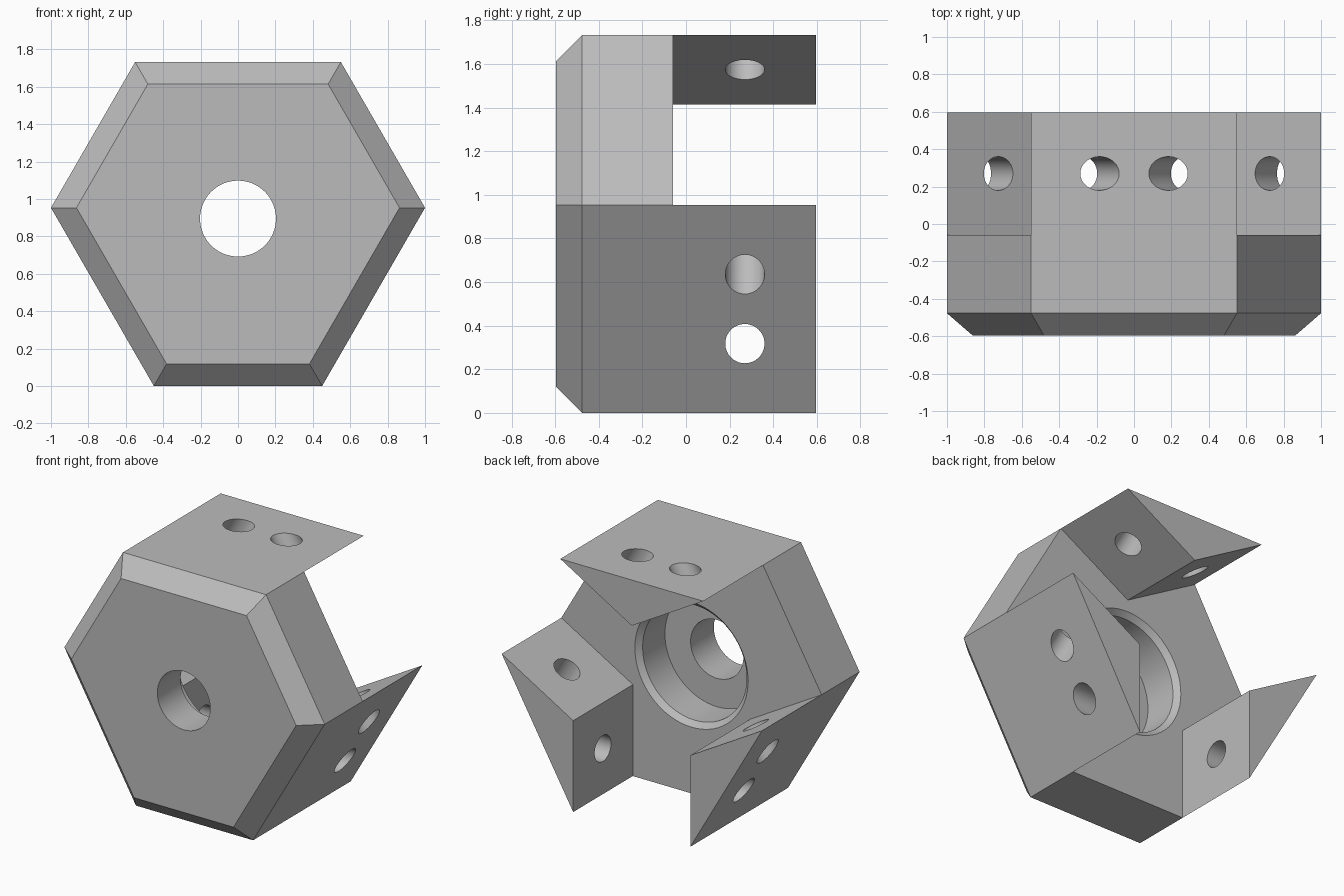
import bpy, bmesh
from math import sin, cos, tau, radians, sqrt
from mathutils import Vector

if "Cube" in bpy.data.objects:
    bpy.data.objects.remove(bpy.data.objects["Cube"], do_unlink=True)

LONG, SHORT = 1.1, 0.9                    # alternating hexagon sides
D_LONG = (LONG + 2 * SHORT) / sqrt(12)    # centre to long side
D_SHORT = (2 * LONG + SHORT) / sqrt(12)   # centre to short side
FRONT, FLOOR, BACK = -0.595, -0.06, 0.595
CHAMFER = 0.118
CENTRE = Vector((0, 0, D_SHORT))
DEPTH = Vector((0, 1, 0))
LUG_ANGLES = [radians(a) for a in (90, 210, 330)]


def radial(angle):
    return Vector((cos(angle), 0, sin(angle)))


def loft(name, rings):
    """Closed solid through a series of matching rings."""
    bm = bmesh.new()
    loops = [[bm.verts.new(p) for p in ring] for ring in rings]
    n = len(loops[0])
    for a, b in zip(loops, loops[1:]):
        for i in range(n):
            j = (i + 1) % n
            bm.faces.new((a[i], a[j], b[j], b[i]))
    bm.faces.new(loops[0])
    bm.faces.new(loops[-1])
    bmesh.ops.recalc_face_normals(bm, faces=bm.faces)
    mesh = bpy.data.meshes.new(name)
    bm.to_mesh(mesh)
    bm.free()
    obj = bpy.data.objects.new(name, mesh)
    bpy.context.collection.objects.link(obj)
    return obj


def hexagon(y, inset=0):
    """Six corners where neighbouring long and short sides meet."""
    points = []
    for a in LUG_ANGLES:
        d1, d2 = D_LONG - inset, D_SHORT - inset
        half = (d2 - d1 / 2) / sin(radians(60))
        for side in (-1, 1):
            points.append(CENTRE + radial(a) * d1 + DEPTH * y
                          + radial(a + radians(90)) * half * side)
    return points


def circle(centre, axis, radius, n=64):
    u = DEPTH if abs(axis.y) < 0.5 else Vector((1, 0, 0))
    v = axis.cross(u)
    return [centre + radius * (u * cos(tau * i / n) + v * sin(tau * i / n))
            for i in range(n)]


def cut(target, cutter):
    cutter.hide_render = True
    mod = target.modifiers.new("cut", 'BOOLEAN')
    mod.operation, mod.solver, mod.object = 'DIFFERENCE', 'EXACT', cutter
    bpy.context.view_layer.objects.active = target
    bpy.ops.object.modifier_apply(modifier=mod.name)
    bpy.data.objects.remove(cutter, do_unlink=True)


# Hexagonal block with a chamfered front rim
body = loft("hex_hub", [hexagon(FRONT, CHAMFER), hexagon(FRONT + CHAMFER), hexagon(BACK)])

# Three radial channels milled from the back leave three triangular lugs
half = SHORT / 2 + 0.0002
for a in LUG_ANGLES:
    out, across = radial(a + radians(60)), radial(a + radians(150))
    rings = [[CENTRE + out * r + across * half * s + DEPTH * y
              for r, s in ((0, -1), (1.3, -1), (1.3, 1), (0, 1))]
             for y in (FLOOR, BACK + 0.2)]
    cut(body, loft("channel_cutter", rings))

# Through bore, bearing seat and its lead-in chamfer
profile = [(0.203, -0.8), (0.203, -0.34), (0.4, -0.34),
           (0.4, FLOOR - 0.035), (0.435, FLOOR), (0.435, 0.1)]
cut(body, loft("bore_cutter", [circle(CENTRE + DEPTH * y, DEPTH, r) for r, y in profile]))

# Two bolt holes per lug, square to its inner faces
for a in LUG_ANGLES:
    for side in (-1, 1):
        axis = radial(a + side * radians(30))
        start = (CENTRE + radial(a) * (D_LONG - LONG / 4 / sqrt(3)) + DEPTH * 0.27
                 - radial(a + radians(90)) * side * LONG / 4)
        cut(body, loft("bolt_hole_cutter",
                       [circle(start + axis * t, axis, 0.09) for t in (-0.2, 0.6)]))

# Plain grey finish
grey = bpy.data.materials.new("plain_grey")
grey.use_nodes = True
colour = (0.5, 0.5, 0.5, 1)
grey.diffuse_color = colour
grey.node_tree.nodes["Principled BSDF"].inputs["Base Color"].default_value = colour
body.data.materials.clear()
body.data.materials.append(grey)
for face in body.data.polygons:
    face.material_index = 0

bpy.ops.object.select_all(action='DESELECT')
body.select_set(True)
bpy.context.view_layer.objects.active = body
bpy.ops.object.shade_smooth_by_angle(angle=radians(30))
